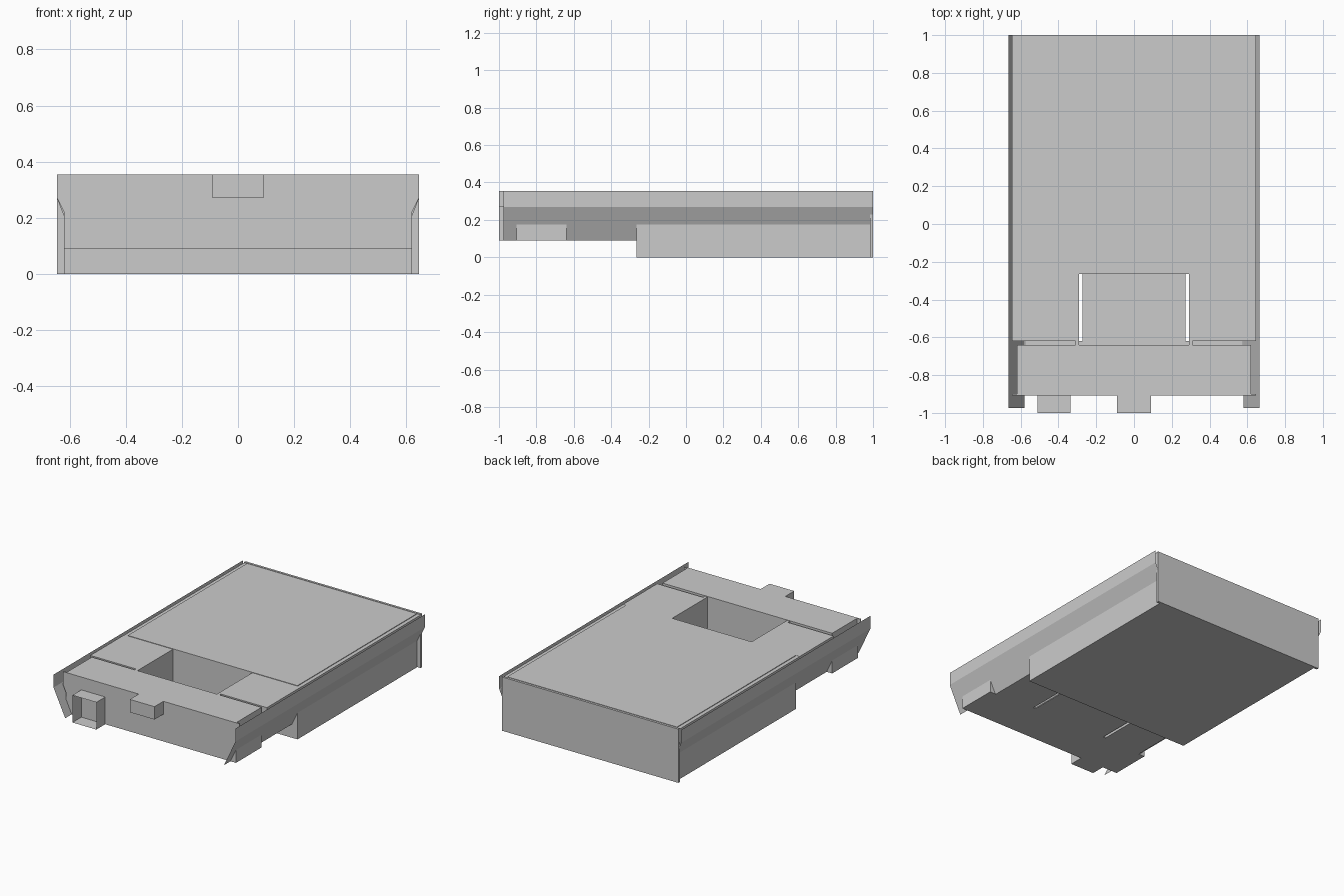
import bpy, bmesh

if "Cube" in bpy.data.objects:
    bpy.data.objects.remove(bpy.data.objects["Cube"])


def make(name, verts, faces):
    me = bpy.data.meshes.new(name)
    me.from_pydata(verts, [], faces)
    bm = bmesh.new()
    bm.from_mesh(me)
    bmesh.ops.recalc_face_normals(bm, faces=bm.faces)
    bm.to_mesh(me)
    bm.free()
    ob = bpy.data.objects.new(name, me)
    bpy.context.collection.objects.link(ob)
    return ob


def extrude(name, prof, y0, y1, closed=True, caps=True):
    """Extrude an xz profile along y; open profiles give thin sheets."""
    n = len(prof)
    verts = [(x, y, z) for y in (y0, y1) for x, z in prof]
    faces = [(i, (i + 1) % n, n + (i + 1) % n, n + i)
             for i in range(n if closed else n - 1)]
    if closed and caps:
        faces += [tuple(range(n)), tuple(range(n, 2 * n))]
    return make(name, verts, faces)


def box(name, x0, x1, y0, y1, z0, z1, caps=True):
    return extrude(name, [(x0, z0), (x1, z0), (x1, z1), (x0, z1)], y0, y1, caps=caps)


def both(half):
    return half + [(-x, z) for x, z in reversed(half)]


TOP = 0.355

# Deep rear body, overhanging shoulders, and the wider end plate
extrude("rear_body", both([(0.62, 0), (0.62, 0.22), (0.645, 0.27), (0.645, TOP - 0.004)]), -0.265, 0.99)
box("rear_lid", -0.62, 0.62, -0.265, 0.98, TOP - 0.02, TOP)
box("rear_plate", -0.645, 0.645, 0.985, 1.0, 0, TOP)

# Raised front block with a shouldered face plate
box("front_block", -0.62, 0.62, -0.9, -0.64, 0.09, TOP)
extrude("front_plate", both([(0.62, 0.09), (0.62, 0.22), (0.645, 0.27), (0.645, TOP)]), -0.907, -0.899)

# Floor of the centre well and of the slots behind the front block
box("well_floor", -0.272, 0.272, -0.64, -0.265, 0.09, 0.097)

for s, side in ((-1, "left"), (1, "right")):
    # Shoulder blocks on each side of the well
    prof = [(0.29, 0.09), (0.575, 0.09), (0.645, 0.27), (0.645, TOP - 0.003), (0.29, TOP - 0.003)]
    extrude("shoulder_block_" + side, [(s * x, z) for x, z in prof], -0.62, -0.265)
    box("slot_floor_" + side, *sorted((s * 0.265, s * 0.575)), -0.64, -0.62, 0.09, 0.097)
    box("slot_bridge_" + side, *sorted((s * 0.29, s * 0.31)), -0.64, -0.62, 0.09, TOP - 0.003)
    # Thin bent side skirts standing off from the body
    extrude("side_skirt_" + side, [(s * 0.665, TOP), (s * 0.665, 0.27), (s * 0.58, 0.09)],
            -0.975, 1.0, closed=False)

# Front fittings: an open tube and a solid block
box("front_tube", -0.51, -0.335, -1.0, -0.905, 0.09, 0.27, caps=False)
box("front_catch", -0.09, 0.09, -1.0, -0.905, 0.27, TOP)
